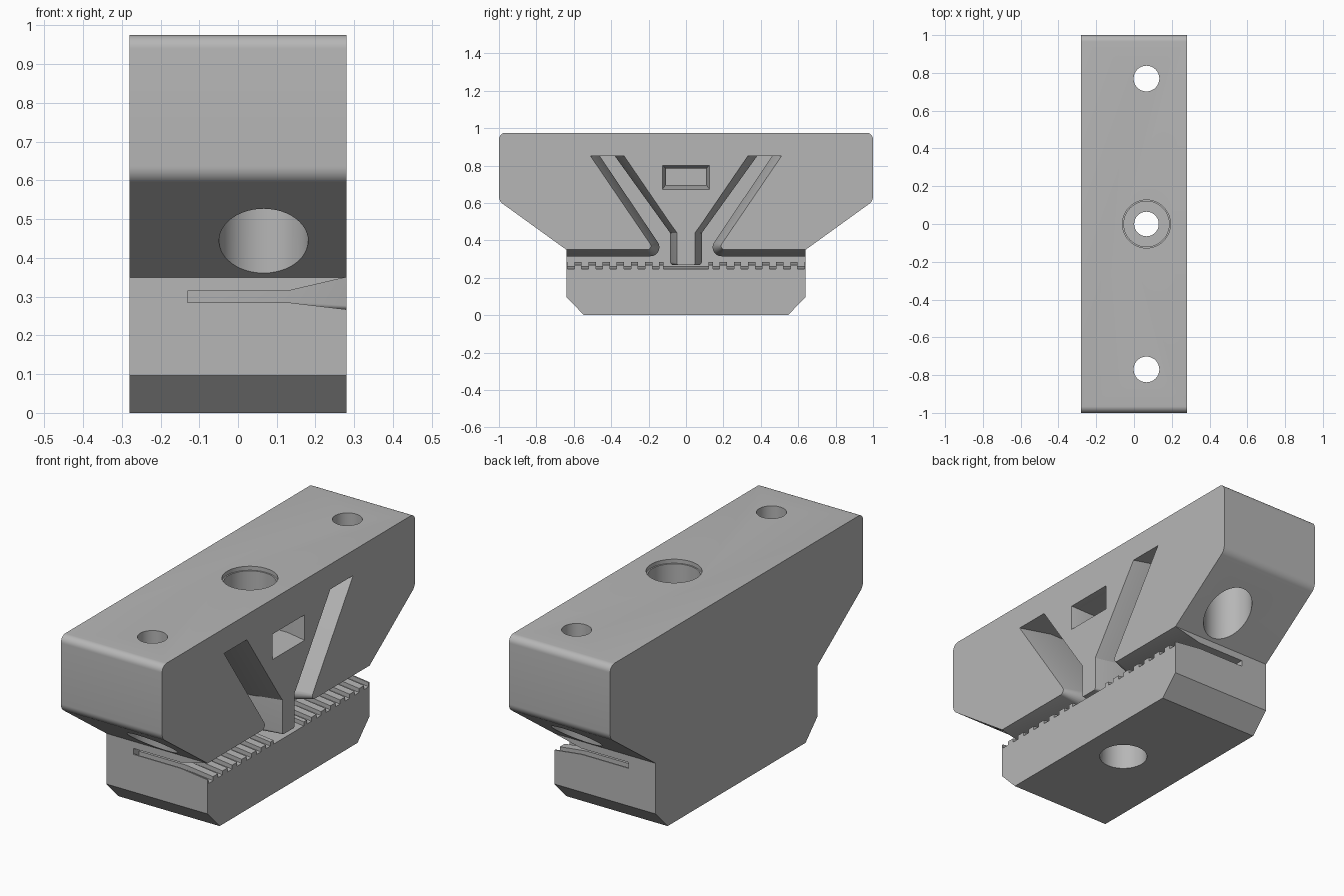
import bpy, bmesh, math
from mathutils import Vector

cube = bpy.data.objects.get("Cube")
if cube:
    bpy.data.objects.remove(cube, do_unlink=True)

HALF_W = 0.28     # half width along x
BORE_X = 0.066    # all screw holes share this x

grey = bpy.data.materials.new("mid grey")
grey.use_nodes = True
grey.diffuse_color = (0.47, 0.47, 0.47, 1)
grey.node_tree.nodes["Principled BSDF"].inputs["Base Color"].default_value = grey.diffuse_color


def rounded(corners, steps=8):
    """Turn (y, z, radius) corners into an outline with arcs."""
    out = []
    n = len(corners)
    for i, (y, z, r) in enumerate(corners):
        p = Vector((y, z))
        if r <= 0:
            out.append(p)
            continue
        a = (Vector(corners[i - 1][:2]) - p).normalized()
        b = (Vector(corners[(i + 1) % n][:2]) - p).normalized()
        half = a.angle(b) / 2
        centre = p + (a + b).normalized() * r / math.sin(half)
        start = p + a * r / math.tan(half) - centre
        end = p + b * r / math.tan(half) - centre
        sweep = math.pi - 2 * half
        for s in range(steps + 1):
            t = s / steps
            v = (start * math.sin((1 - t) * sweep) + end * math.sin(t * sweep)) / math.sin(sweep)
            out.append(centre + v)
    return out


def loft(name, sections, side=1):
    """Solid through (x, outline) sections; side=-1 mirrors it in y."""
    bm = bmesh.new()
    rings = [[bm.verts.new((x, side * p[0], p[1])) for p in pts] for x, pts in sections]
    n = len(rings[0])
    for lo, hi in zip(rings, rings[1:]):
        for i in range(n):
            j = (i + 1) % n
            bm.faces.new((lo[i], lo[j], hi[j], hi[i]))
    bm.faces.new(rings[0])
    bm.faces.new(rings[-1])
    bmesh.ops.recalc_face_normals(bm, faces=bm.faces)
    mesh = bpy.data.meshes.new(name)
    bm.to_mesh(mesh)
    bm.free()
    ob = bpy.data.objects.new(name, mesh)
    bpy.context.collection.objects.link(ob)
    mesh.materials.append(grey)
    return ob


def cylinder(name, y, r, z0, z1):
    bpy.ops.mesh.primitive_cylinder_add(vertices=48, radius=r, depth=z1 - z0,
                                        location=(BORE_X, y, (z0 + z1) / 2))
    ob = bpy.context.object
    ob.name = name
    ob.data.materials.append(grey)
    return ob


def slot_outline(k):
    """Belt slot on one side; k=0 deep section, k=1 at the open face."""
    def mix(a, b):
        return a + (b - a) * k
    top = 0.85
    pts = [
        (-0.68, mix(0.315, 0.35), 0),
        (mix(-0.10, -0.17), mix(0.315, 0.35), mix(0.048, 0.02)),   # jaw tip
        (mix(-0.46, -0.51), top, 0),
        (mix(-0.38, -0.33), top, 0),
        (mix(-0.085, -0.048), 0.44, 0),                            # wedge to stem
        (mix(-0.085, -0.048), 0.267, mix(0.02, 0.01)),
        (0.01, 0.267, 0),
        (0.01, mix(0.262, 0.247), 0),
    ]
    # toothed floor
    tip, root = mix(0.285, 0.267), mix(0.262, 0.247)
    pts.append((-0.12, root, 0))
    pts.append((-0.12, tip, 0))
    for i in range(7):
        c = -0.162 - 0.0755 * i
        pts += [(c + 0.018, tip, 0), (c + 0.018, root, 0),
                (c - 0.018, root, 0), (c - 0.018, tip, 0)]
    pts.append((-0.68, tip, 0))
    return rounded(pts)


def rectangle(hw, z0, z1):
    return [(-hw, z0), (hw, z0), (hw, z1), (-hw, z1)]


# Main clamp block
half = [(0.545, 0, 0), (0.64, 0.097, 0), (0.64, 0.35, 0), (1, 0.61, 0.05), (1, 0.975, 0.035)]
profile = rounded(half + [(-y, z, r) for y, z, r in reversed(half)])
block = loft("clamp_block", [(-HALF_W, profile), (HALF_W, profile)])

# Flared belt slots, one on each side of the stem
cutters = []
past = HALF_W + 0.02
for side, label in ((1, "front"), (-1, "back")):
    sections = [(-0.13, slot_outline(0)), (0.13, slot_outline(0)),
                (past, slot_outline((past - 0.13) / 0.15))]
    cutters.append(loft(label + "_belt_slot_cutter", sections, side))

# Nut pocket with a flared mouth
inner, outer = rectangle(0.108, 0.697, 0.785), rectangle(0.126, 0.673, 0.8)
cutters.append(loft("nut_pocket_cutter", [(-0.05, inner), (0.2, inner),
                                          (HALF_W, outer), (past, outer)]))

# Central screw hole with recesses at top and bottom
cutters.append(cylinder("centre_bore_cutter", 0, 0.065, -0.1, 1.1))
cutters.append(cylinder("centre_top_recess_cutter", 0, 0.12, 0.85, 1.1))
cutters.append(cylinder("centre_rim_cutter", 0, 0.127, 0.955, 1.1))
cutters.append(cylinder("centre_bottom_recess_cutter", 0, 0.112, -0.1, 0.15))

# End screw holes with head recesses under the slopes
for y, label in ((-0.77, "front"), (0.77, "back")):
    cutters.append(cylinder(label + "_bore_cutter", y, 0.068, 0.2, 1.1))
    cutters.append(cylinder(label + "_head_recess_cutter", y, 0.115, 0.2, 0.78))

# Cut everything out of the block
bpy.context.view_layer.objects.active = block
for cutter in cutters:
    mod = block.modifiers.new(cutter.name, "BOOLEAN")
    mod.operation = "DIFFERENCE"
    mod.solver = "EXACT"
    mod.object = cutter
    bpy.ops.object.modifier_apply(modifier=mod.name)
    bpy.data.objects.remove(cutter, do_unlink=True)

bpy.ops.object.select_all(action="DESELECT")
block.select_set(True)
bpy.ops.object.shade_smooth_by_angle(angle=math.radians(25))
